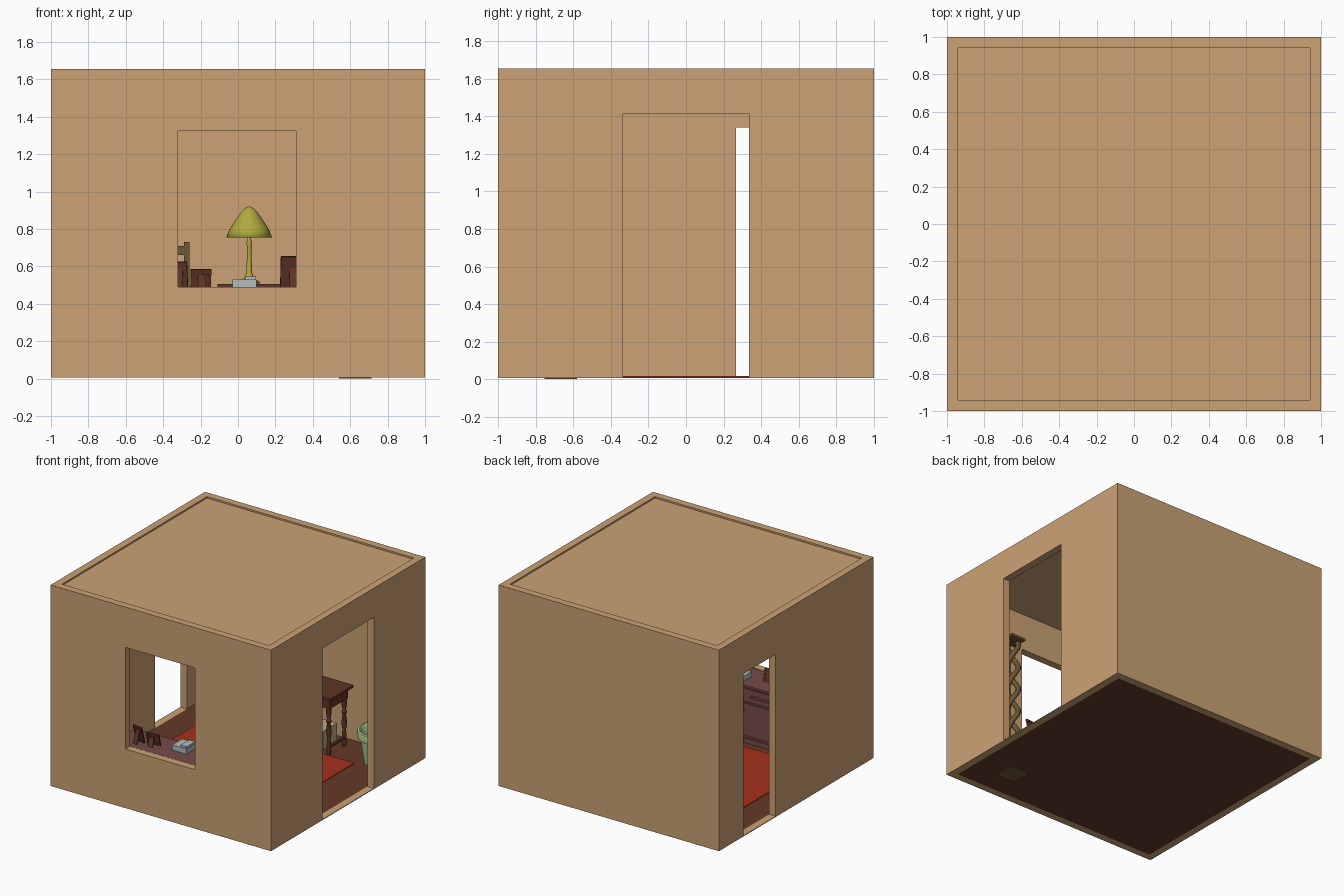
import bpy, bmesh, math
from mathutils import Matrix, Vector

if "Cube" in bpy.data.objects:
    bpy.data.objects.remove(bpy.data.objects["Cube"])

mats = {}

def paint(ob, rgb):
    """Give an object a flat colour from 0-255 display values."""
    if rgb not in mats:
        m = bpy.data.materials.new("colour_%d" % len(mats))
        lin = [((c / 255 + 0.055) / 1.055) ** 2.4 for c in rgb]
        m.diffuse_color = (*lin, 1)
        m.use_nodes = True
        m.node_tree.nodes["Principled BSDF"].inputs["Base Color"].default_value = m.diffuse_color
        mats[rgb] = m
    ob.data.materials.append(mats[rgb])
    return ob

def finish(name, bm, rgb, smooth=False):
    me = bpy.data.meshes.new(name)
    bmesh.ops.recalc_face_normals(bm, faces=bm.faces)
    bm.to_mesh(me)
    bm.free()
    ob = bpy.data.objects.new(name, me)
    bpy.context.collection.objects.link(ob)
    if smooth:
        bpy.ops.object.select_all(action='DESELECT')
        ob.select_set(True)
        bpy.context.view_layer.objects.active = ob
        bpy.ops.object.shade_smooth_by_angle(angle=math.radians(40))
    return paint(ob, rgb)

def box(name, x, y, z, rgb):
    bm = bmesh.new()
    size = Matrix.Diagonal((x[1] - x[0], y[1] - y[0], z[1] - z[0], 1))
    mid = Matrix.Translation((sum(x) / 2, sum(y) / 2, sum(z) / 2))
    bmesh.ops.create_cube(bm, size=1, matrix=mid @ size)
    return finish(name, bm, rgb)

def lathe(name, profile, at, rgb, seg=24):
    """Revolve (radius, height) points around z."""
    bm = bmesh.new()
    vs = [bm.verts.new((at[0] + r, at[1], at[2] + h)) for r, h in profile]
    es = [bm.edges.new(p) for p in zip(vs, vs[1:])]
    bmesh.ops.spin(bm, geom=vs + es, cent=at, axis=(0, 0, 1), angle=math.tau,
                   steps=seg, use_merge=True)
    bmesh.ops.remove_doubles(bm, verts=bm.verts, dist=1e-5)
    return finish(name, bm, rgb, True)

def tube(name, pts, radius, rgb):
    cu = bpy.data.curves.new(name, 'CURVE')
    cu.dimensions = '3D'
    cu.bevel_depth, cu.bevel_resolution, cu.use_fill_caps = radius, 2, True
    sp = cu.splines.new('POLY')
    sp.points.add(len(pts) - 1)
    for p, co in zip(sp.points, pts):
        p.co = (*co, 1)
    ob = bpy.data.objects.new(name, cu)
    bpy.context.collection.objects.link(ob)
    return paint(ob, rgb)

TAN, FLOOR, RUG, WOOD = (203, 162, 117), (100, 58, 40), (165, 48, 28), (96, 54, 38)
MAROON, GREY, OLIVE, SHADE = (120, 74, 74), (178, 188, 190), (110, 88, 52), (176, 170, 62)
LIME, CREAM = (182, 212, 146), (190, 170, 125)
T = 0.06          # wall thickness
I = 1 - T

# walls with window and two doorways
walls = box("walls", (-1, 1), (-1, 1), (0.006, 1.655), TAN)
cuts = [((-I, I), (-I, I), (-1, 3)),
        ((-0.32, 0.31), (-1.5, -0.5), (0.49, 1.325)),
        ((0.5, 1.5), (-0.335, 0.335), (0.012, 1.415)),
        ((-1.5, -0.5), (0.265, 0.68), (0.012, 1.34))]
bpy.context.view_layer.objects.active = walls
for c in cuts:
    cutter = box("cutter", *c, TAN)
    cutter.hide_render = True
    mod = walls.modifiers.new("opening", 'BOOLEAN')
    mod.operation, mod.solver, mod.object = 'DIFFERENCE', 'EXACT', cutter
    bpy.context.view_layer.objects.active = walls
    bpy.ops.object.modifier_apply(modifier=mod.name)
    bpy.data.objects.remove(cutter)

# roof slab, floor and rug
box("roof", (-I, I), (-I, I), (1.63, 1.642), TAN)
box("floor", (-I, I), (-I, I), (0.006, 0.012), FLOOR)
box("rug", (-0.72, 0.63), (-0.6, 0.61), (0.012, 0.017), RUG)

# dresser under the window
DX = 0.45
box("dresser_body", (-DX, DX), (-0.92, -0.68), (0.05, 0.47), MAROON)
box("dresser_top", (-DX - 0.02, DX + 0.02), (-0.935, -0.655), (0.47, 0.488), MAROON)
box("dresser_plinth", (-DX - 0.01, DX + 0.01), (-0.925, -0.665), (0.012, 0.05), MAROON)
for sx in (-1, 1):
    xs = sorted((sx * 0.02, sx * 0.43))
    mid = sum(xs) / 2
    box("dresser_drawer", xs, (-0.69, -0.668), (0.35, 0.455), MAROON)
    box("dresser_handle", (mid - 0.1, mid + 0.1), (-0.67, -0.65), (0.395, 0.41), MAROON)
    box("dresser_door", xs, (-0.69, -0.668), (0.07, 0.335), MAROON)
    lathe("dresser_knob", [(0, 0), (0.012, 0.003), (0.016, 0.012), (0.012, 0.022), (0, 0.025)],
          (sx * 0.05, -0.66, 0.27), MAROON, 12)

# leaning picture frames on the dresser
def picture_frame(x, y, w, h, turn):
    m = Matrix.Translation((x, y, 0.488)) @ Matrix.Rotation(turn, 4, 'Z')
    tilt = m @ Matrix.Rotation(math.radians(14), 4, 'X')
    bw = 0.016
    for name, cx, cz, sx, sz, d in (
            ("frame_left", -w / 2 + bw / 2, h / 2, bw, h, 0.014),
            ("frame_right", w / 2 - bw / 2, h / 2, bw, h, 0.014),
            ("frame_bottom", 0, bw / 2, w, bw, 0.014),
            ("frame_top", 0, h - bw / 2, w, bw, 0.014),
            ("frame_back", 0, h / 2, w - bw, h - bw, 0.007)):
        box(name, (cx - sx / 2, cx + sx / 2), (-d / 2, d / 2),
            (cz - sz / 2, cz + sz / 2), WOOD).matrix_world = tilt
    leg = m @ Matrix.Translation((0, -0.06, 0)) @ Matrix.Rotation(math.radians(-18), 4, 'X')
    box("frame_stand", (-0.02, 0.02), (-0.003, 0.003), (0, h * 0.75), WOOD).matrix_world = leg

picture_frame(-0.2, -0.80, 0.11, 0.1, 0.1)
picture_frame(-0.31, -0.82, 0.085, 0.14, -0.15)
picture_frame(0.29, -0.80, 0.13, 0.17, 0.1)

# telephone
box("phone_base", (-0.03, 0.1), (-0.81, -0.68), (0.488, 0.53), GREY)
box("phone_cradle", (0.04, 0.095), (-0.8, -0.69), (0.53, 0.545), GREY)

# side table with turned legs
box("table_top", (-0.11, 0.44), (0.57, 0.87), (0.485, 0.505), WOOD)
box("table_apron", (-0.08, 0.41), (0.6, 0.84), (0.4, 0.485), WOOD)
leg = [(0, 0), (0.012, 0), (0.02, 0.03), (0.014, 0.06), (0.018, 0.1), (0.012, 0.13),
       (0.022, 0.19), (0.013, 0.26), (0.022, 0.28), (0.013, 0.3), (0.02, 0.34), (0.02, 0.4)]
for x in (-0.06, 0.39):
    for y in (0.62, 0.82):
        lathe("table_leg", leg, (x, y, 0.012), WOOD, 12)
    box("table_stretcher", (x - 0.01, x + 0.01), (0.62, 0.82), (0.07, 0.09), WOOD)
box("storage_box", (0.04, 0.31), (0.66, 0.84), (0.017, 0.17), CREAM)

# table lamp
L = (0.06, 0.72, 0.505)
lathe("lamp_base", [(0, 0), (0.055, 0), (0.055, 0.012), (0.025, 0.035), (0.015, 0.06),
                    (0.011, 0.2), (0.016, 0.22), (0.01, 0.24), (0.008, 0.33), (0, 0.33)], L, SHADE)
shade = lathe("lamp_shade", [(0.122, 0.25), (0.105, 0.293), (0.075, 0.34), (0.045, 0.383),
                             (0.025, 0.405), (0.01, 0.413), (0, 0.415)], L, SHADE, 32)
shade.modifiers.new("shell", 'SOLIDIFY').thickness = 0.003

# planter in the back corner
lathe("plant_pot", [(0, 0), (0.11, 0), (0.125, 0.1), (0.138, 0.2), (0.16, 0.205), (0.165, 0.23),
                    (0.16, 0.265), (0.145, 0.268), (0.125, 0.23), (0.115, 0.19), (0, 0.19)],
      (0.76, 0.74, 0.012), LIME, 32)

# chair in the back left
for x in (-0.6, -0.275):
    box("chair_back_post", (x - 0.015, x + 0.015), (0.82, 0.85), (0.012, 0.73), OLIVE)
    box("chair_front_leg", (x - 0.015, x + 0.015), (0.53, 0.56), (0.012, 0.32), OLIVE)
    box("chair_side_rail", (x - 0.01, x + 0.01), (0.56, 0.82), (0.15, 0.175), OLIVE)
box("chair_seat", (-0.62, -0.255), (0.51, 0.85), (0.32, 0.345), OLIVE)
for z in (0.46, 0.56, 0.66):
    box("chair_slat", (-0.6, -0.275), (0.828, 0.842), (z, z + 0.05), OLIVE)

# twisted stand in the front right corner
SX, SY = 0.627, -0.667
box("stand_base", (SX - 0.087, SX + 0.087), (SY - 0.087, SY + 0.087), (0, 0.025), OLIVE)
for k in range(2):
    pts = []
    for i in range(73):
        a = i / 72 * 3 * math.tau + k * math.pi
        pts.append((SX + 0.04 * math.cos(a), SY + 0.04 * math.sin(a), 0.02 + 1.14 * i / 72))
    tube("stand_twist", pts, 0.02, OLIVE)
box("stand_top", (SX - 0.065, SX + 0.065), (SY - 0.065, SY + 0.065), (1.155, 1.175), OLIVE)
